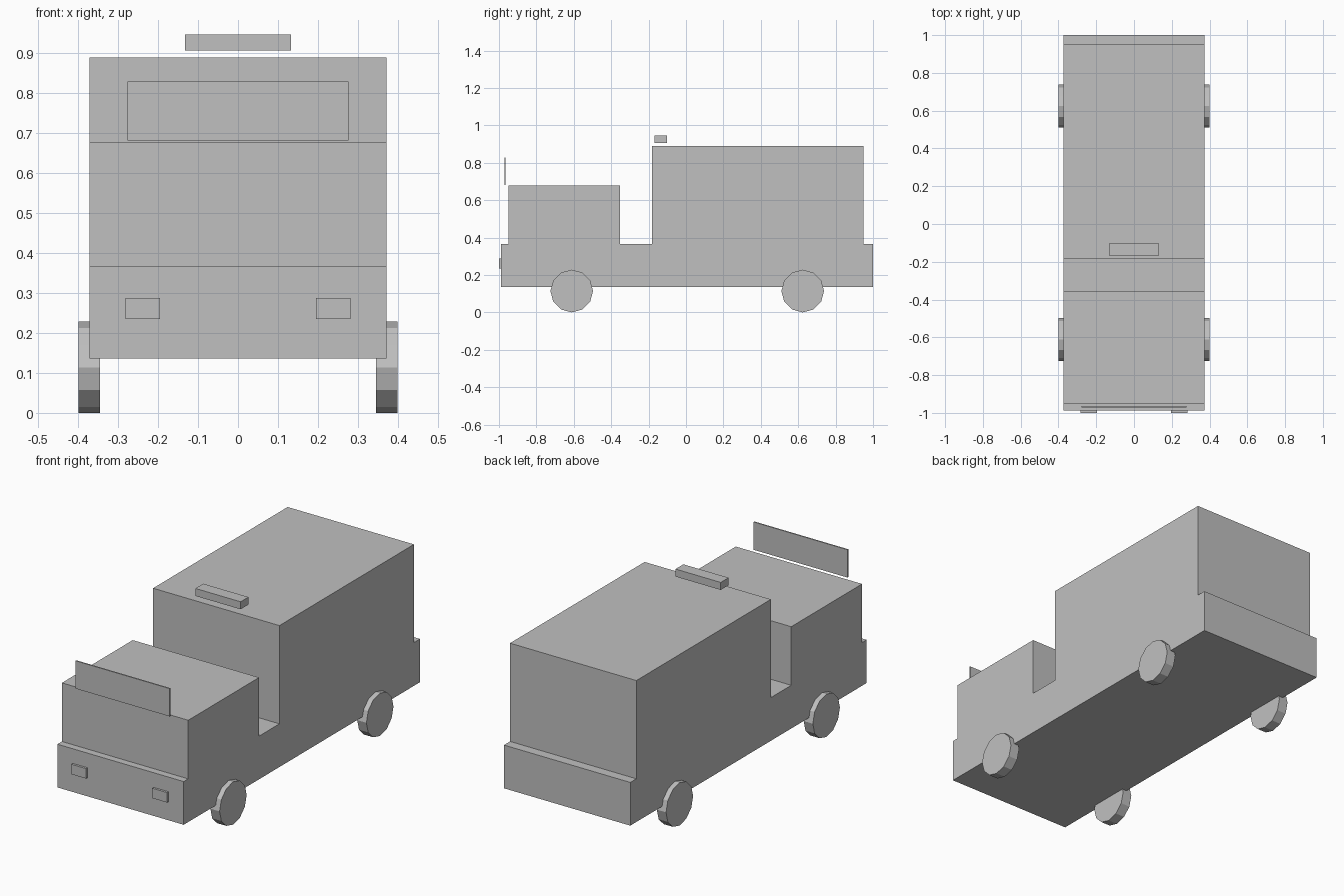
import bpy
import bmesh
import math
from mathutils import Matrix, Vector

default_cube = bpy.data.objects.get("Cube")
if default_cube:
    bpy.data.objects.remove(default_cube, do_unlink=True)

# Single flat colour
grey = bpy.data.materials.new("light_grey")
grey.use_nodes = True
colour = (0.53, 0.53, 0.53, 1)
grey.diffuse_color = colour
grey.node_tree.nodes["Principled BSDF"].inputs["Base Color"].default_value = colour


def finish(name, bm):
    bmesh.ops.recalc_face_normals(bm, faces=bm.faces)
    mesh = bpy.data.meshes.new(name)
    bm.to_mesh(mesh)
    bm.free()
    mesh.materials.append(grey)
    obj = bpy.data.objects.new(name, mesh)
    bpy.context.collection.objects.link(obj)
    return obj


def box(name, low, high):
    low, high = Vector(low), Vector(high)
    bm = bmesh.new()
    place = Matrix.Translation((low + high) / 2) @ Matrix.Diagonal((*(high - low), 1))
    bmesh.ops.create_cube(bm, size=1, matrix=place)
    return finish(name, bm)


def extrude_side_profile(name, profile, half_width):
    bm = bmesh.new()
    face = bm.faces.new([bm.verts.new((-half_width, y, z)) for y, z in profile])
    result = bmesh.ops.extrude_face_region(bm, geom=[face], use_keep_orig=True)
    moved = [v for v in result["geom"] if isinstance(v, bmesh.types.BMVert)]
    bmesh.ops.translate(bm, verts=moved, vec=(half_width * 2, 0, 0))
    return finish(name, bm)


def wheel(name, x, y, radius, width):
    bm = bmesh.new()
    place = Matrix.Translation((x, y, radius)) @ Matrix.Rotation(math.pi / 2, 4, "Y")
    bmesh.ops.create_cone(bm, cap_ends=True, segments=12, radius1=radius,
                          radius2=radius, depth=width, matrix=place)
    return finish(name, bm)


# Chassis, cab and cargo box share one stepped side profile
base, deck, cab_top, box_top = 0.136, 0.366, 0.678, 0.889
extrude_side_profile("body", [
    (-0.988, base), (1.0, base), (1.0, deck), (0.949, deck),
    (0.949, box_top), (-0.183, box_top), (-0.183, deck),
    (-0.354, deck), (-0.354, cab_top), (-0.95, cab_top),
    (-0.95, deck), (-0.988, deck)], 0.372)

# Raised windscreen plate and roof light bar
box("windscreen", (-0.277, -0.971, 0.681), (0.277, -0.964, 0.829))
box("roof_light_bar", (-0.133, -0.168, 0.906), (0.133, -0.102, 0.946))

# Paired headlights and wheels
for side, sign in (("left", 1), ("right", -1)):
    inner, outer = sorted((sign * 0.195, sign * 0.282))
    box(f"headlight_{side}", (inner, -1.0, 0.235), (outer, -0.98, 0.288))
    for end, y in (("front", -0.611), ("rear", 0.624)):
        wheel(f"{end}_wheel_{side}", sign * 0.372, y, 0.114, 0.054)
